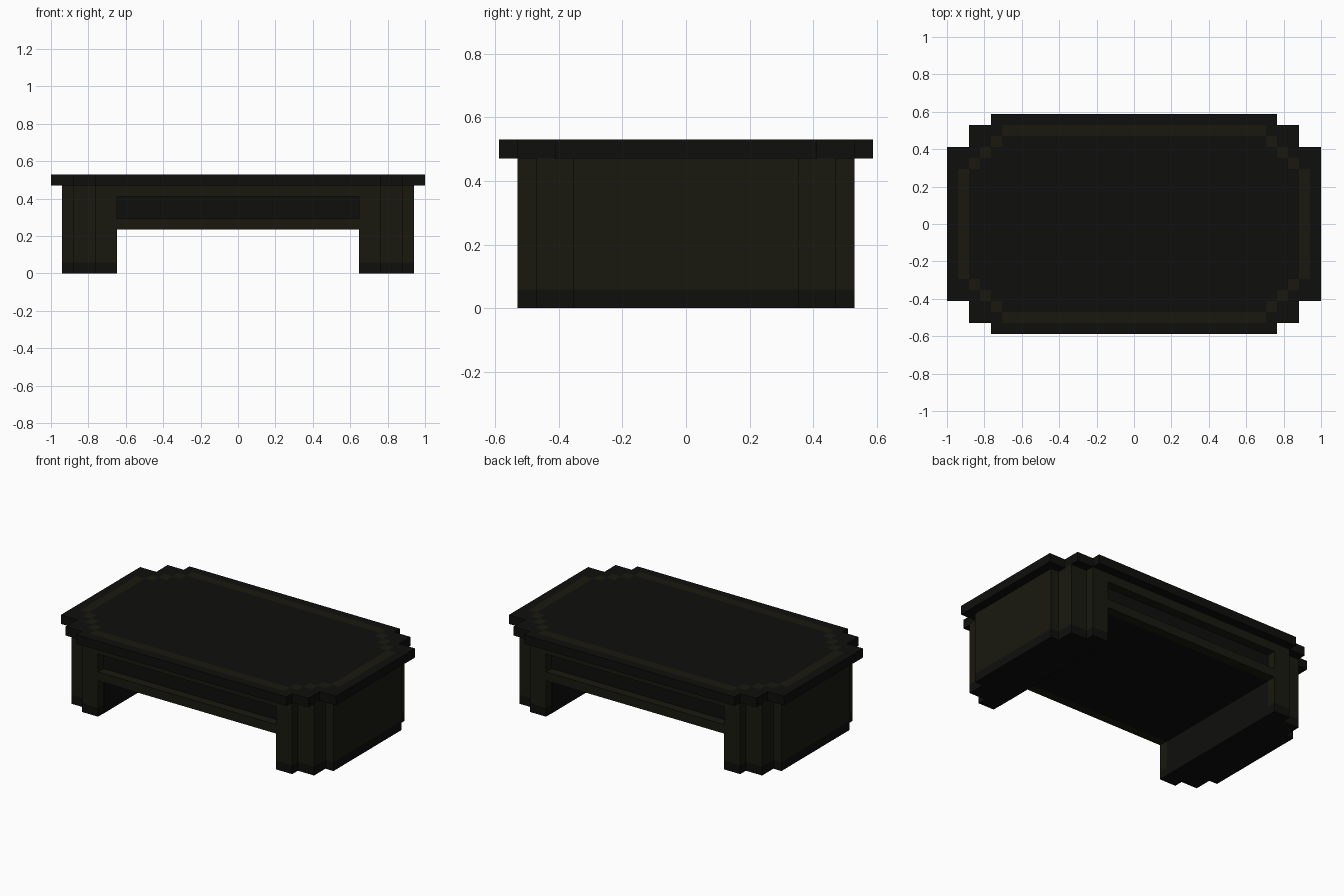
import bpy, bmesh
from mathutils import Vector

if "Cube" in bpy.data.objects:
    bpy.data.objects.remove(bpy.data.objects["Cube"])

U = 1 / 17  # one block of the model's grid


def material(name, rgb):
    m = bpy.data.materials.new(name)
    m.diffuse_color = (*rgb, 1)
    m.use_nodes = True
    m.node_tree.nodes["Principled BSDF"].inputs["Base Color"].default_value = m.diffuse_color
    return m


DARK = material("dark", (0.0045, 0.0045, 0.004))
OLIVE = material("olive", (0.0095, 0.0095, 0.005))


def finish(name, bm, mats):
    bmesh.ops.recalc_face_normals(bm, faces=bm.faces)
    me = bpy.data.meshes.new(name)
    bm.to_mesh(me)
    bm.free()
    ob = bpy.data.objects.new(name, me)
    for m in mats:
        me.materials.append(m)
    bpy.context.collection.objects.link(ob)
    return ob


def prism(name, pts, lo, hi, mats, axis="z", dark_if=None):
    """Extrude a 2D outline (in blocks) along z or x."""
    place = (lambda a, b, c: (a, b, c)) if axis == "z" else (lambda a, b, c: (c, a, b))
    bm = bmesh.new()
    face = bm.faces.new([bm.verts.new(Vector(place(a, b, lo)) * U) for a, b in pts])
    new = bmesh.ops.extrude_face_region(bm, geom=[face])["geom"]
    bmesh.ops.translate(bm, vec=Vector(place(0, 0, hi - lo)) * U,
                        verts=[g for g in new if isinstance(g, bmesh.types.BMVert)])
    if dark_if:
        for f in bm.faces:
            f.material_index = int(dark_if(f.calc_center_median() / U))
    return finish(name, bm, mats)


def quads(name, rects, z, mat):
    """Flat coloured patches (x0, x1, y0, y1) in blocks."""
    bm = bmesh.new()
    for x0, x1, y0, y1 in rects:
        bm.faces.new([bm.verts.new(Vector(p) * U) for p in
                      ((x0, y0, z), (x1, y0, z), (x1, y1, z), (x0, y1, z))])
    return finish(name, bm, [mat])


# Table top with stepped corners
corner = [(17, 7), (15, 7), (15, 9), (13, 9), (13, 10)]
right = [(x, -y) for x, y in reversed(corner)] + corner
outline = right + [(-x, y) for x, y in reversed(right)]
prism("table_top", outline, 8, 9, [DARK])

# Inlaid border line on the top
rects = [(-12, 12, 8, 9), (-12, 12, -9, -8), (15, 16, -5, 5), (-16, -15, -5, 5)]
for x, y in ((14, 5), (13, 6), (12, 7)):
    for sx in (1, -1):
        for sy in (1, -1):
            xs, ys = sorted((sx * x, sx * (x + 1))), sorted((sy * y, sy * (y + 1)))
            rects.append((*xs, *ys))
quads("top_inlay", rects, 9.02, OLIVE)

# Pedestal legs with dark feet and dark inner lining
steps = [(16, 6), (15, 6), (15, 8), (13, 8), (13, 9), (11, 9)]
half = [(x, -y) for x, y in reversed(steps)] + steps
for side, s in (("left", -1), ("right", 1)):
    pts = [(s * x, y) for x, y in half]
    prism(side + "_leg", pts, 1, 8, [OLIVE])
    prism(side + "_foot", pts, 0, 1, [DARK])
    x0, x1 = s * 10.98, s * 11
    prism(side + "_leg_lining", [(x0, -8), (x1, -8), (x1, 8), (x0, 8)], 0, 4, [DARK])

# Apron: olive rails with recessed dark drawer panels front and back
edge = [(9, 4), (9, 5), (8, 5), (8, 7), (9, 7), (9, 8)]
profile = edge + [(-y, z) for y, z in reversed(edge)]
prism("apron", profile, -11, 11, [OLIVE, DARK], "x",
      lambda c: abs(abs(c.y) - 8) < 0.1)
quads("apron_underside", [(-11, 11, -8, 8)], 3.98, DARK)
